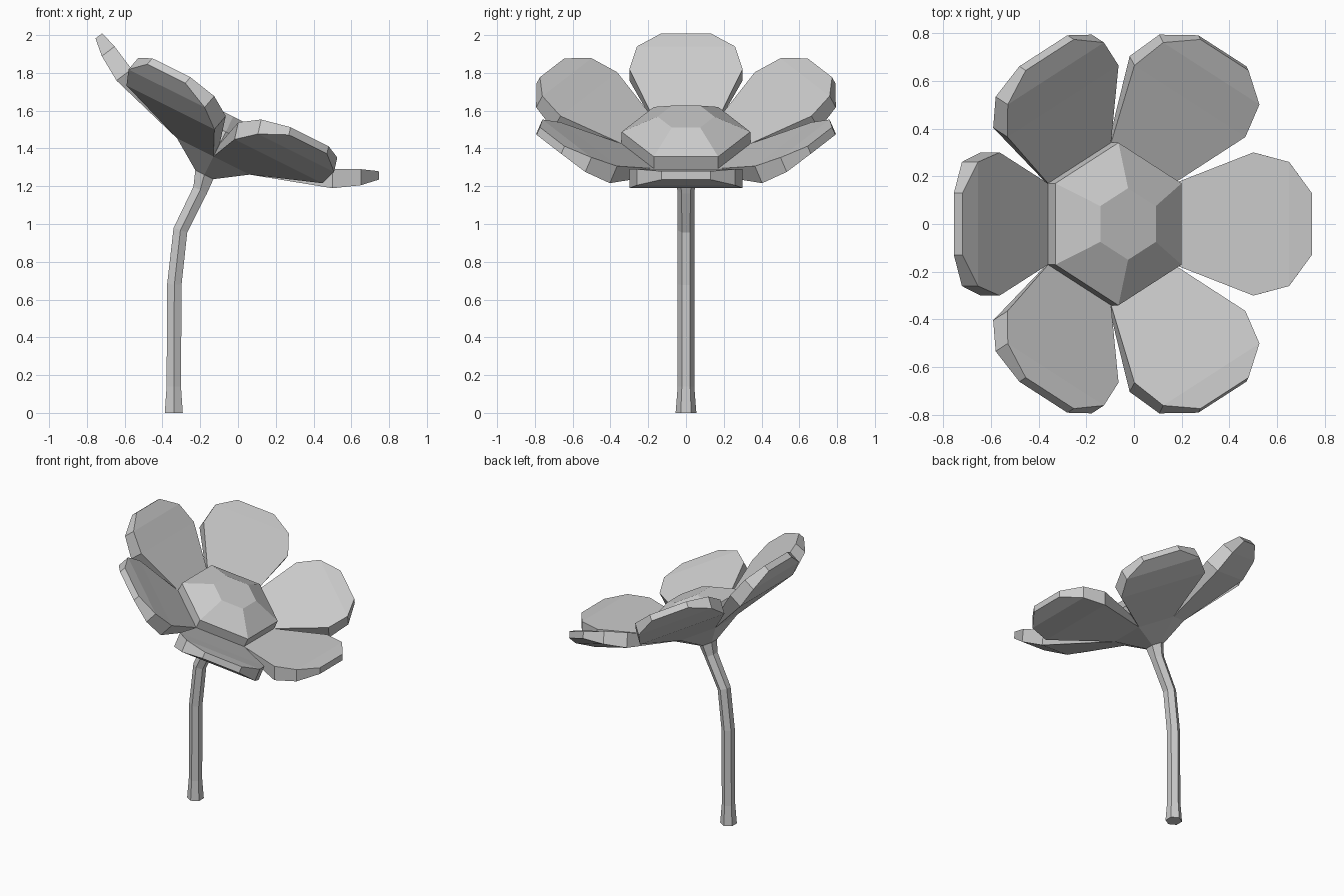
import bpy
from math import cos, sin, pi, radians
from mathutils import Matrix, Vector

cube = bpy.data.objects.get("Cube")
if cube:
    bpy.data.objects.remove(cube, do_unlink=True)

grey = bpy.data.materials.new("light grey")
grey.use_nodes = True
grey.diffuse_color = (0.6, 0.6, 0.6, 1)
grey.node_tree.nodes["Principled BSDF"].inputs["Base Color"].default_value = (0.6, 0.6, 0.6, 1)

TILT = radians(26.5)
HEAD = Matrix.Translation((-0.065, 0, 1.488)) @ Matrix.Rotation(TILT, 4, 'Y')
APOTHEM = cos(pi / 6)


def make_object(name, verts, faces, matrix=None):
    mesh = bpy.data.meshes.new(name)
    mesh.from_pydata(verts, [], faces)
    mesh.materials.append(grey)
    if matrix:
        mesh.transform(matrix)
    mesh.update()
    obj = bpy.data.objects.new(name, mesh)
    bpy.context.collection.objects.link(obj)
    return obj


def hexagon(radius):
    angles = [pi / 6 + k * pi / 3 for k in range(6)]
    return [Vector((radius * cos(a), radius * sin(a), 0)) for a in angles]


def loft(rings, cap_start, cap_end):
    """Join a list of equal-sided rings into a tube with optional caps."""
    n = len(rings[0])
    verts = [v for ring in rings for v in ring]
    faces = []
    for i in range(len(rings) - 1):
        for k in range(n):
            a, b = i * n + k, i * n + (k + 1) % n
            faces.append((a, b, b + n, a + n))
    if cap_start:
        faces.append(tuple(reversed(range(n))))
    if cap_end:
        faces.append(tuple(range(len(verts) - n, len(verts))))
    return verts, faces


# Stem: hexagonal rings (x, z, radius, lean in degrees) following the bend
stem_path = [(-0.34, 0, 0.055, 0), (-0.34, 0.14, 0.044, 0),
             (-0.337, 0.68, 0.044, 3), (-0.305, 0.967, 0.044, 18),
             (-0.2, 1.18, 0.046, 26.5), (-0.178, 1.262, 0.062, 26.5)]
rings = []
for x, z, r, lean in stem_path:
    place = Matrix.Translation((x, 0, z)) @ Matrix.Rotation(radians(lean), 4, 'Y')
    rings.append([place @ v for v in hexagon(r)])
make_object("stem", *loft(rings, True, False))

# Flower centre: receptacle cone, rim and faceted dome (apothem, height)
profile = [(0.054, -0.253), (0.215, -0.146), (0.295, -0.07), (0.295, 0), (0.13, 0.09)]
rings = [[v + Vector((0, 0, h)) for v in hexagon(a / APOTHEM)] for a, h in profile]
make_object("flower_centre", *loft(rings, False, True), HEAD)

# Petals: sections of (half width, top out, top height, under out, under height)
sections = [(0.17, 0.295, -0.07, 0.215, -0.146),
            (0.3, 0.594, 0.075, 0.639, -0.015),
            (0.26, 0.728, 0.142, 0.766, 0.066),
            (0.13, 0.818, 0.175, 0.838, 0.135)]
petal_rings = []
for i, (w, tu, th, bu, bh) in enumerate(sections):
    under_w = 0.124 if i == 0 else w
    petal_rings.append([(tu, w, th), (tu, -w, th), (bu, -under_w, bh), (bu, under_w, bh)])
verts, faces = loft(petal_rings, False, True)
faces = [tuple(reversed(f)) for f in faces]
for k in range(6):
    make_object(f"petal_{k + 1}", verts, faces, HEAD @ Matrix.Rotation(k * pi / 3, 4, 'Z'))
